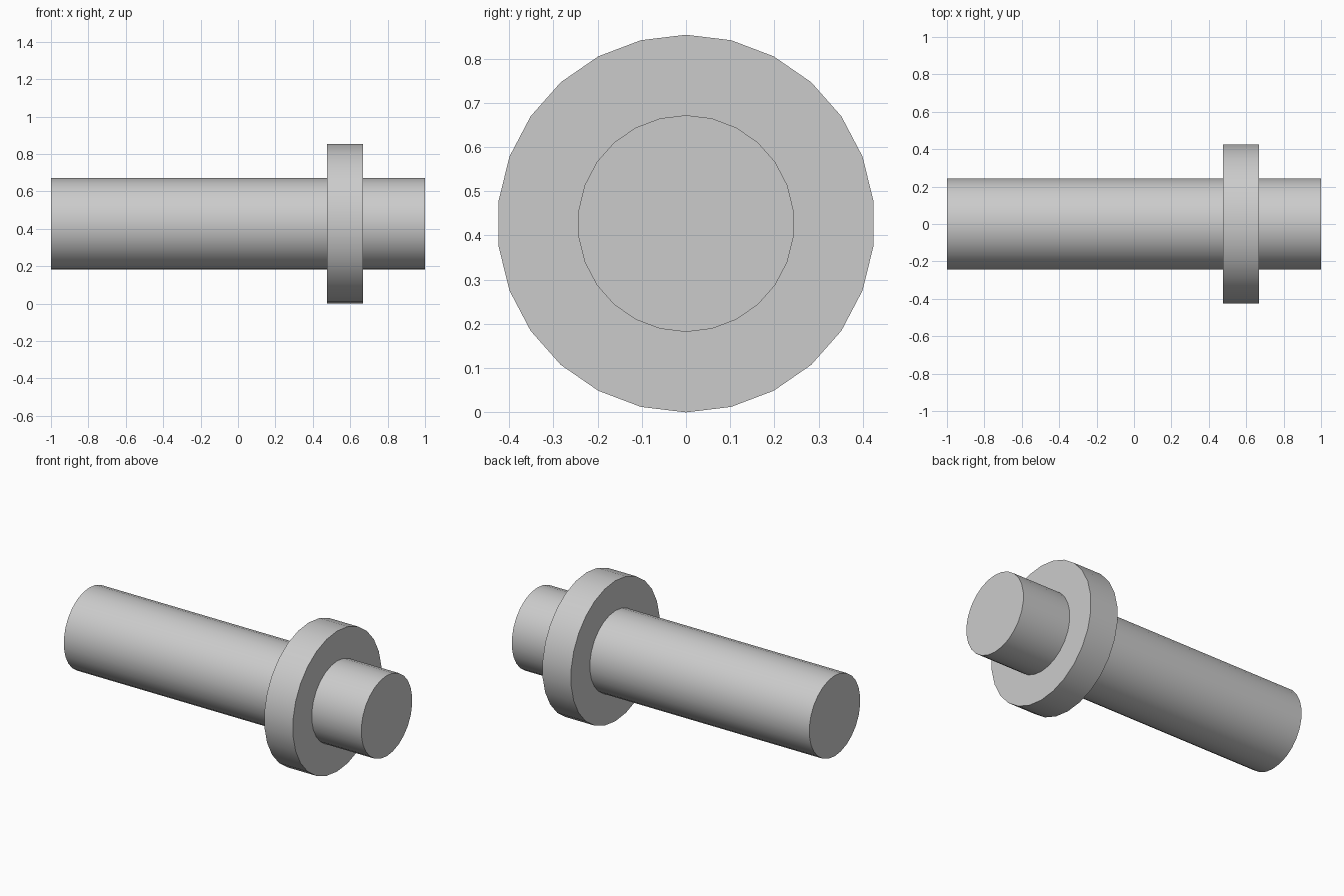
import bpy
import bmesh
from math import tau, radians
from mathutils import Vector

cube = bpy.data.objects.get("Cube")
if cube:
    bpy.data.objects.remove(cube, do_unlink=True)

SIDES = 26
SHAFT_R = 0.245
COLLAR_R = 0.427
COLLAR_X = (0.475, 0.667)

# Plain grey finish
grey = bpy.data.materials.new("light_grey")
grey.use_nodes = True
colour = (0.6, 0.6, 0.6, 1.0)
grey.diffuse_color = colour
grey.node_tree.nodes["Principled BSDF"].inputs["Base Color"].default_value = colour

# Stepped outline of the shaft and its collar: (x, radius)
left, right = COLLAR_X
profile = [(-1, SHAFT_R), (left, SHAFT_R), (left, COLLAR_R),
           (right, COLLAR_R), (right, SHAFT_R), (1, SHAFT_R)]

# Turn the outline around the x axis
bm = bmesh.new()
verts = [bm.verts.new((x, 0, r)) for x, r in profile]
edges = [bm.edges.new(pair) for pair in zip(verts, verts[1:])]
bmesh.ops.spin(bm, geom=verts + edges, cent=Vector(), axis=Vector((1, 0, 0)),
               angle=tau, steps=SIDES, use_merge=False)
bmesh.ops.remove_doubles(bm, verts=bm.verts[:], dist=0.0001)

# Close both ends with flat caps
bmesh.ops.holes_fill(bm, edges=[e for e in bm.edges if e.is_boundary], sides=SIDES)
bmesh.ops.recalc_face_normals(bm, faces=bm.faces[:])

mesh = bpy.data.meshes.new("collared_shaft")
bm.to_mesh(mesh)
bm.free()
mesh.materials.append(grey)
shaft = bpy.data.objects.new("collared_shaft", mesh)
shaft.location.z = COLLAR_R
bpy.context.collection.objects.link(shaft)

# Smooth round sides, crisp rims
bpy.ops.object.select_all(action="DESELECT")
shaft.select_set(True)
bpy.context.view_layer.objects.active = shaft
bpy.ops.object.shade_smooth_by_angle(angle=radians(30))
